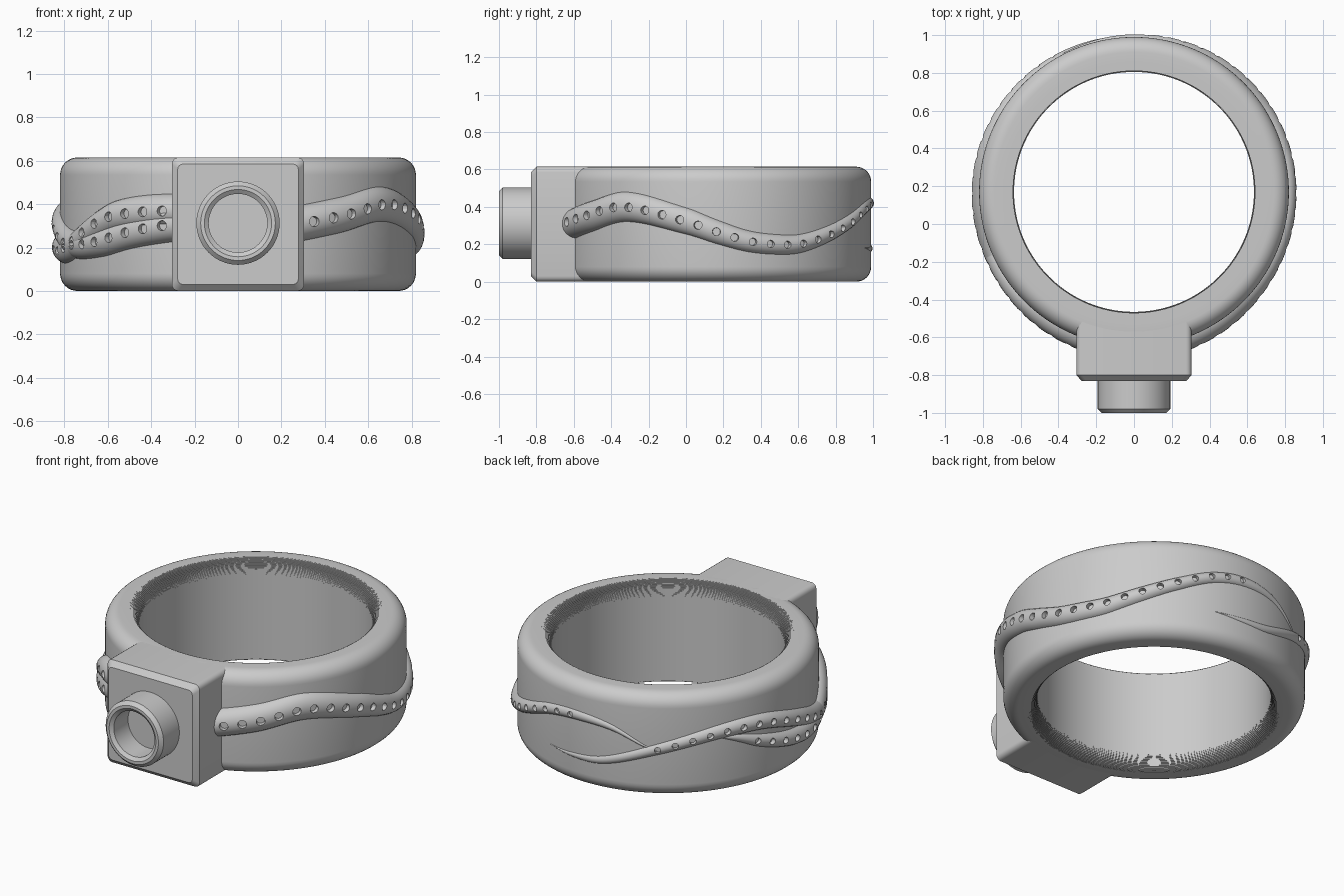
import bpy, bmesh, math
from mathutils import Matrix, Vector

if "Cube" in bpy.data.objects:
    bpy.data.objects.remove(bpy.data.objects["Cube"], do_unlink=True)

metal = bpy.data.materials.new("grey metal")
metal.use_nodes = True
metal.diffuse_color = (0.6, 0.6, 0.6, 1)
metal.node_tree.nodes["Principled BSDF"].inputs["Base Color"].default_value = (0.6, 0.6, 0.6, 1)

CENTRE_Y, RADIUS, HEIGHT = 0.17, 0.82, 0.615
MID = HEIGHT / 2


def finish(bm, name):
    bmesh.ops.remove_doubles(bm, verts=bm.verts, dist=1e-5)
    bmesh.ops.recalc_face_normals(bm, faces=bm.faces)
    mesh = bpy.data.meshes.new(name)
    bm.to_mesh(mesh)
    bm.free()
    mesh.materials.append(metal)
    obj = bpy.data.objects.new(name, mesh)
    bpy.context.collection.objects.link(obj)
    return obj


def smooth(obj, angle=35):
    bpy.ops.object.select_all(action='DESELECT')
    obj.select_set(True)
    bpy.context.view_layer.objects.active = obj
    bpy.ops.object.shade_smooth_by_angle(angle=math.radians(angle))


def revolve(name, profile, steps, matrix, closed):
    """Turn a (radius, height) profile around the local z axis."""
    bm = bmesh.new()
    vs = [bm.verts.new((r, 0, z)) for r, z in profile]
    pairs = list(zip(vs, vs[1:])) + ([(vs[-1], vs[0])] if closed else [])
    edges = [bm.edges.new(p) for p in pairs]
    bmesh.ops.spin(bm, geom=vs + edges, cent=(0, 0, 0), axis=(0, 0, 1),
                   angle=math.tau, steps=steps, use_duplicate=False)
    bm.transform(matrix)
    obj = finish(bm, name)
    smooth(obj)
    return obj


def loft(name, sections):
    """Skin a row of equal-length closed sections and cap both ends."""
    bm = bmesh.new()
    rows = [[bm.verts.new(p) for p in s] for s in sections]
    n = len(rows[0])
    for a, b in zip(rows, rows[1:]):
        for i in range(n):
            j = (i + 1) % n
            bm.faces.new((a[i], a[j], b[j], b[i]))
    bm.faces.new(rows[0])
    bm.faces.new(rows[-1][::-1])
    return finish(bm, name)


# Band: rounded outer edges, finely stepped inner edges
half = []
for k in range(9):
    t = math.pi / 2 * k / 8
    half.append((0.74 + 0.08 * math.cos(t), MID - 0.08 + 0.08 * math.sin(t)))
STEPS = 14
for k in range(STEPS):
    t, u = (math.pi / 2 * q / STEPS for q in (k, k + 1))
    r = 0.69 - 0.055 * math.sin(t)
    half.append((r, MID - 0.08 + 0.08 * math.cos(t)))
    half.append((r, MID - 0.08 + 0.08 * math.cos(u)))
half.append((0.635, MID - 0.08))
profile = half + [(r, -z) for r, z in reversed(half)]
revolve("ring_band", profile, 144, Matrix.Translation((0, CENTRE_Y, MID)), True)


# Square head with a chamfered front
def rounded_rect(y, hw, hh, rad):
    pts = []
    for q, (sx, sz) in enumerate(((1, 1), (-1, 1), (-1, -1), (1, -1))):
        for k in range(5):
            t = math.pi / 2 * (q + k / 4)
            pts.append((sx * (hw - rad) + rad * math.cos(t), y,
                        MID + sz * (hh - rad) + rad * math.sin(t)))
    return pts


head = loft("square_head", [rounded_rect(-0.52, 0.305, MID, 0.03),
                            rounded_rect(-0.80, 0.305, MID, 0.03),
                            rounded_rect(-0.83, 0.278, MID - 0.03, 0.025)])
smooth(head, 25)

# Hollow round collar on the head
collar = [(0, 0.10), (0.135, 0.10), (0.135, 0.235), (0.155, 0.25), (0.172, 0.25),
          (0.192, 0.23), (0.192, 0), (0, 0)]
revolve("round_collar", collar, 64,
        Matrix.Translation((0, -0.75, MID + 0.005)) @ Matrix.Rotation(math.pi / 2, 4, 'X'), False)


# Wavy strands around the band: keys are (angle, height, half width, bulge)
def sample(keys, a):
    i = max(k for k in range(len(keys) - 1) if keys[k][0] <= a or k == 0)

    def slope(k, c):
        lo, hi = keys[max(k - 1, 0)], keys[min(k + 1, len(keys) - 1)]
        return (hi[c] - lo[c]) / (hi[0] - lo[0])
    p, q = keys[i], keys[i + 1]
    h = q[0] - p[0]
    t = (a - p[0]) / h
    s = t * t * (3 - 2 * t)
    return [p[c] + (q[c] - p[c]) * s + h * t * (1 - t) *
            ((1 - t) * slope(i, c) - t * slope(i + 1, c)) for c in (1, 2, 3)]


def polar(r, a, z):
    a = math.radians(a)
    return Vector((r * math.cos(a), CENTRE_Y + r * math.sin(a), z))


def strand(name, keys, holes):
    start, end = keys[0][0], keys[-1][0]
    count = int((end - start) / 1.5)
    sections = []
    for n in range(count + 1):
        a = start + (end - start) * n / count
        z, w, p = sample(keys, a)
        w = max(w, 0.003)
        row = [polar(0.80 + (p + 0.02) * math.cos(u), a, z + w * math.sin(u))
               for u in (math.pi * (k / 14 - 0.5) for k in range(15))]
        sections.append(row + [polar(0.77, a, z + w), polar(0.77, a, z - w)])
    obj = loft(name, sections)

    # Small round stone seats drilled along the strand
    bm = bmesh.new()
    for a in holes:
        z, w, p = sample(keys, a)
        rad = 0.013 + 0.16 * w
        turn = Vector((0, 0, 1)).rotation_difference(polar(1, a, 0) - polar(0, a, 0))
        bmesh.ops.create_cone(bm, cap_ends=True, segments=20, radius1=rad * 0.85, radius2=rad,
                              depth=0.07, matrix=Matrix.Translation(polar(RADIUS + p + 0.008, a, z))
                              @ turn.to_matrix().to_4x4())
    cutter = finish(bm, name + "_cutter")
    cutter.hide_render = True
    mod = obj.modifiers.new("seats", 'BOOLEAN')
    mod.operation, mod.solver, mod.object = 'DIFFERENCE', 'EXACT', cutter
    smooth(obj)
    bpy.ops.object.modifier_apply(modifier=mod.name)
    bpy.data.objects.remove(cutter, do_unlink=True)
    smooth(obj)


strand("main_strand", [
    (-74, .30, .085, .068), (-55, .35, .085, .058), (-36, .40, .083, .048), (-12, .325, .075, .042),
    (0, .265, .068, .04), (12, .215, .06, .04), (25, .198, .056, .038), (33, .205, .053, .036),
    (46, .255, .048, .032), (59, .32, .043, .027), (74, .395, .038, .02), (88, .42, .034, .015),
    (103, .395, .024, .01), (117, .30, .01, .004), (122, .27, .003, 0)],
    [-66.5 + 6.6 * k for k in range(24)])

strand("lower_strand", [
    (74, .18, .004, .002), (86, .175, .02, .006), (99, .19, .03, .01), (121, .29, .038, .018),
    (141, .365, .045, .026), (155, .385, .05, .032), (167, .37, .052, .036), (185, .295, .056, .04),
    (197, .235, .062, .042), (206, .212, .067, .044), (221, .228, .072, .05), (233, .268, .076, .055),
    (246, .30, .08, .062), (254, .31, .08, .066)],
    [246.5 - 6.6 * k for k in range(20)])

strand("upper_strand", [
    (143, .35, .004, .002), (153, .315, .028, .012), (162, .27, .042, .022), (178, .21, .052, .036),
    (191, .185, .06, .04), (200, .197, .065, .042), (207, .23, .068, .044), (220, .31, .073, .05),
    (227, .343, .076, .054), (240, .365, .08, .06), (254, .37, .08, .066)],
    [246.5 - 6.6 * k for k in range(14)])
